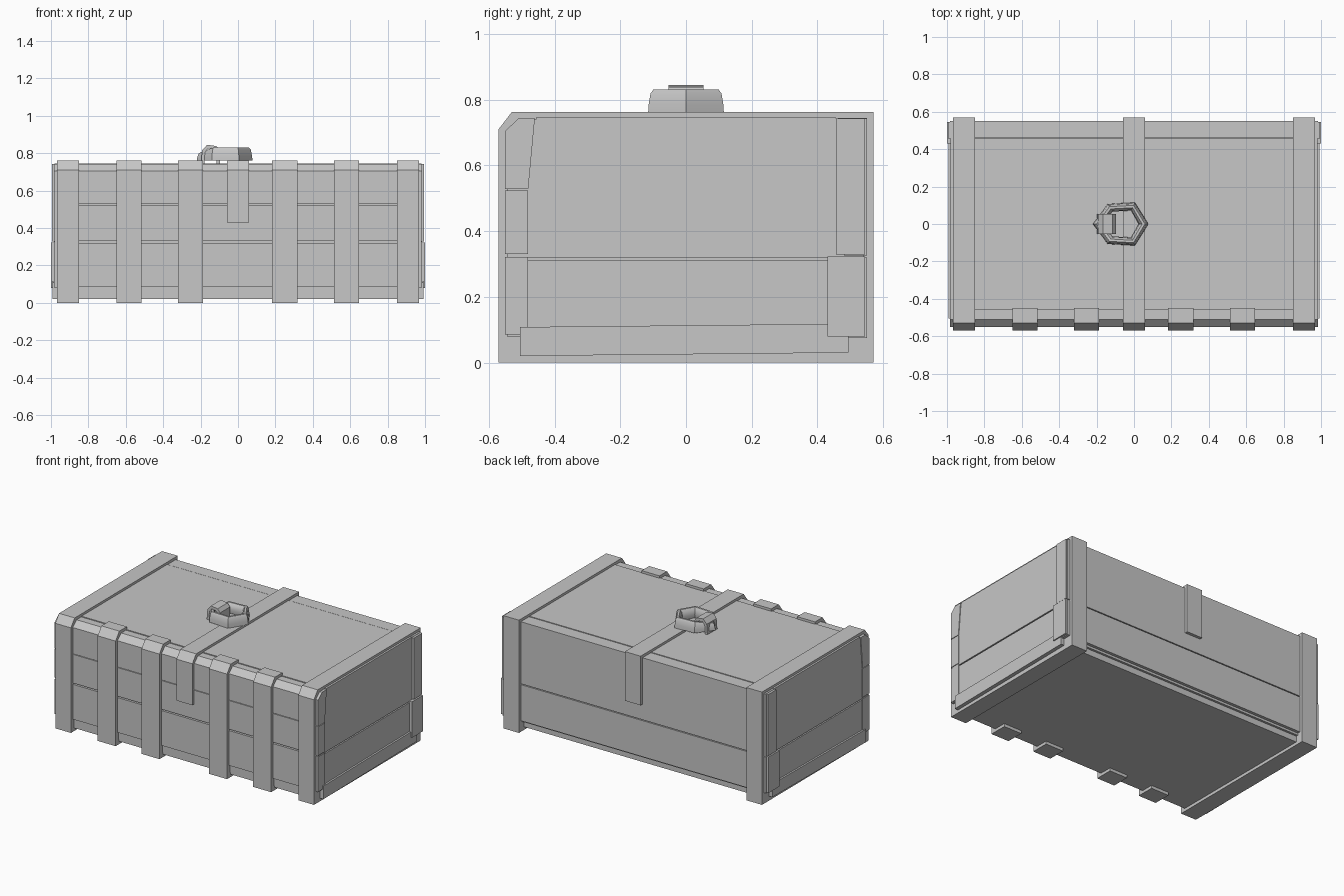
import bpy, bmesh, math

grey = bpy.data.materials.new("plain grey")
grey.diffuse_color = (0.57, 0.57, 0.57, 1)


def finish(name, bm):
    bmesh.ops.recalc_face_normals(bm, faces=bm.faces)
    me = bpy.data.meshes.new(name)
    bm.to_mesh(me)
    bm.free()
    me.materials.append(grey)
    ob = bpy.data.objects.new(name, me)
    bpy.context.collection.objects.link(ob)
    return ob


def prism(name, pts, a, b, axis="x"):
    """Extrude a (y,z) profile along x, or an (x,z) profile along y."""
    bm = bmesh.new()
    place = (lambda p, t: (t, p[0], p[1])) if axis == "x" else (lambda p, t: (p[0], t, p[1]))
    r0 = [bm.verts.new(place(p, a)) for p in pts]
    r1 = [bm.verts.new(place(p, b)) for p in pts]
    bm.faces.new(r0)
    bm.faces.new(r1[::-1])
    n = len(pts)
    for i in range(n):
        bm.faces.new((r0[i], r0[(i + 1) % n], r1[(i + 1) % n], r1[i]))
    return finish(name, bm)


def box(name, x0, x1, y0, y1, z0, z1):
    return prism(name, [(y0, z0), (y1, z0), (y1, z1), (y0, z1)], x0, x1)


# Core of the chest and its recessed base
prism("chest_core", [(-0.53, 0.06), (0.53, 0.06), (0.53, 0.735), (-0.50, 0.735), (-0.53, 0.70)], -0.965, 0.965)
box("base_board", -0.965, 0.965, -0.535, 0.515, 0.02, 0.10)

# Front planks, the top one chamfered into the lid
box("front_plank_low", -0.985, 0.985, -0.55, -0.48, 0.085, 0.321)
box("front_plank_mid", -0.985, 0.985, -0.55, -0.48, 0.330, 0.524)
prism("front_plank_top", [(-0.55, 0.528), (-0.48, 0.528), (-0.46, 0.742), (-0.51, 0.742), (-0.55, 0.705)], -0.985, 0.985)

# Back planks and lid planks
box("back_plank_low", -0.985, 0.985, 0.48, 0.55, 0.075, 0.319)
box("back_plank_top", -0.985, 0.985, 0.48, 0.55, 0.325, 0.742)
box("lid_panel", -0.98, 0.98, -0.457, 0.457, 0.70, 0.746)
box("lid_back_plank", -0.98, 0.98, 0.462, 0.55, 0.70, 0.744)

# Side planks, corner posts and bottom boards
for s, side in ((1, "right"), (-1, "left")):
    box(side + "_side_plank_low", s * 0.94, s * 0.98, -0.545, 0.54, 0.08, 0.312)
    prism(side + "_side_plank_top", [(-0.545, 0.320), (0.54, 0.320), (0.54, 0.74), (-0.51, 0.74), (-0.545, 0.70)],
          s * 0.94, s * 0.98)
    box(side + "_post_low", s * 0.94, s * 1.0, 0.43, 0.545, 0.08, 0.323)
    box(side + "_post_top", s * 0.94, s * 0.995, 0.457, 0.545, 0.328, 0.742)
    prism(side + "_bottom_board", [(-0.505, 0.02), (0.495, 0.03), (0.495, 0.118), (-0.505, 0.108)],
          s * 0.94, s * 0.992)

# Full straps around both ends
ring = [(-0.57, 0), (0.57, 0), (0.57, 0.762), (-0.53, 0.762), (-0.57, 0.71)]
for s, side in ((1, "right"), (-1, "left")):
    prism(side + "_end_strap", ring, s * 0.85, s * 0.967)

# Short front straps hooking over the lid and under the base
hook = [(-0.45, 0.762), (-0.53, 0.762), (-0.57, 0.71), (-0.57, 0), (-0.45, 0), (-0.45, 0.03),
        (-0.54, 0.03), (-0.54, 0.70), (-0.515, 0.73), (-0.45, 0.73)]
for i, x in enumerate((-0.583, -0.255, 0.25, 0.58)):
    prism("front_strap_%d" % (i + 1), hook, x - 0.067, x + 0.067)

# Middle strap over the lid, hanging down front and back
prism("middle_strap", [(-0.57, 0.43), (-0.57, 0.71), (-0.53, 0.762), (0.57, 0.762), (0.57, 0.43),
                       (0.54, 0.43), (0.54, 0.73), (-0.515, 0.73), (-0.54, 0.70), (-0.54, 0.43)], -0.06, 0.058)

# Six-sided handle ring lying on the lid
outer = [(-0.22, 0), (-0.14, -0.107), (0.005, -0.115), (0.077, 0), (0.005, 0.115), (-0.14, 0.107)]
inner = [(-0.165, 0), (-0.115, -0.066), (-0.015, -0.072), (0.025, 0), (-0.015, 0.072), (-0.115, 0.066)]
section = [(0, 0.762), (0.03, 0.785), (0.16, 0.818), (0.35, 0.83), (0.65, 0.83), (0.9, 0.815), (1, 0.785), (0.9, 0.762)]
bm = bmesh.new()
loops = []
for k, (o, n) in enumerate(zip(outer, inner)):
    drop = 0.025 if k == 0 else 0
    loops.append([bm.verts.new((o[0] + (n[0] - o[0]) * t, o[1] + (n[1] - o[1]) * t,
                                z - drop * (z - 0.762) / 0.068)) for t, z in section])
m = len(section)
for k in range(6):
    p, q = loops[k], loops[(k + 1) % 6]
    for j in range(m):
        bm.faces.new((p[j], p[(j + 1) % m], q[(j + 1) % m], q[j]))
handle = finish("handle_ring", bm)
bpy.context.view_layer.objects.active = handle
handle.select_set(True)
bpy.ops.object.shade_smooth_by_angle(angle=math.radians(40))

# Clasp holding the ring down
prism("handle_clasp", [(-0.197, 0.745), (-0.192, 0.815), (-0.165, 0.845), (-0.115, 0.838), (-0.097, 0.815),
                       (-0.097, 0.745), (-0.115, 0.745), (-0.115, 0.81), (-0.135, 0.822), (-0.16, 0.825),
                       (-0.177, 0.805), (-0.18, 0.745)], -0.053, 0.053, "y")
